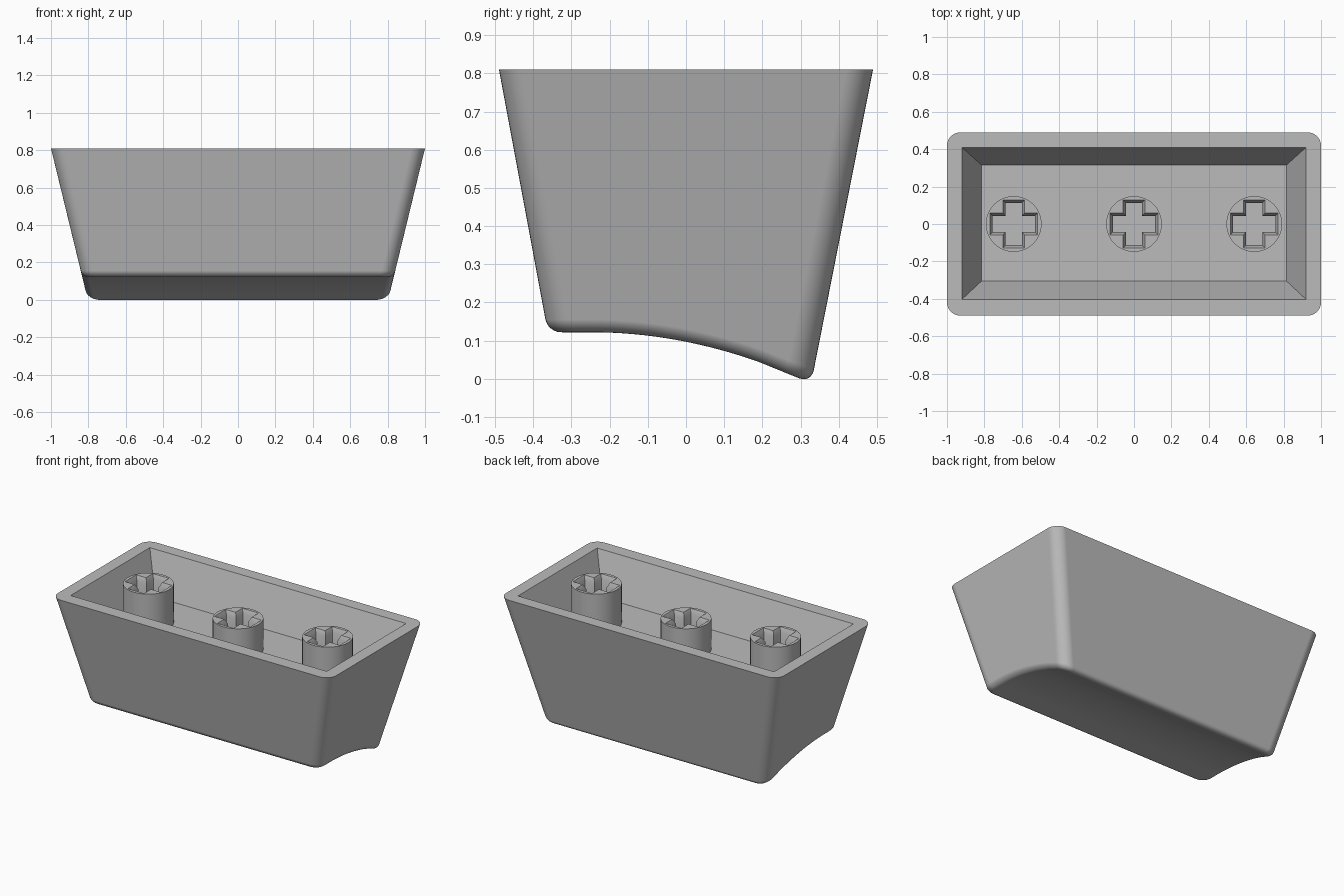
import bpy, bmesh, math
from mathutils import Vector

cube = bpy.data.objects.get("Cube")
if cube:
    bpy.data.objects.remove(cube)

TOP, FLOOR = 0.81, 0.555

grey = bpy.data.materials.new("plain grey")
grey.use_nodes = True
grey.diffuse_color = (0.5, 0.5, 0.5, 1)
grey.node_tree.nodes["Principled BSDF"].inputs["Base Color"].default_value = (0.5, 0.5, 0.5, 1)


def finish(bm, name, weighted=False):
    bmesh.ops.recalc_face_normals(bm, faces=bm.faces)
    mesh = bpy.data.meshes.new(name)
    bm.to_mesh(mesh)
    bm.free()
    mesh.materials.append(grey)
    obj = bpy.data.objects.new(name, mesh)
    bpy.context.collection.objects.link(obj)
    bpy.ops.object.select_all(action='DESELECT')
    bpy.context.view_layer.objects.active = obj
    obj.select_set(True)
    bpy.ops.object.shade_smooth_by_angle(angle=math.radians(35))
    if weighted:
        mod = obj.modifiers.new("even shading", 'WEIGHTED_NORMAL')
        mod.keep_sharp = True
    return obj


def ring(bm, points, z):
    return [bm.verts.new((x, y, z)) for x, y in points]


def bridge(bm, a, b):
    n = len(a)
    for i in range(n):
        j = (i + 1) % n
        bm.faces.new((a[i], a[j], b[j], b[i]))


def loop_edges(bm, verts):
    n = len(verts)
    return [bm.edges.get((verts[i], verts[(i + 1) % n])) or
            bm.edges.new((verts[i], verts[(i + 1) % n])) for i in range(n)]


def rim_fill(bm, edges):
    # Flat face between an outer outline and an inner one
    bmesh.ops.triangle_fill(bm, edges=edges, use_beauty=True, normal=Vector((0, 0, 1)))


def rect(x, y0, y1):
    return [(-x, y0), (x, y0), (x, y1), (-x, y1)]


def cross(reach, half):
    pts = []
    for k in range(4):
        c, s = round(math.cos(k * math.pi / 2)), round(math.sin(k * math.pi / 2))
        for x, y in ((half, half), (half, -half), (reach, -half), (reach, half)):
            if (x, y) != (half, half):
                pts.append((x * c - y * s, x * s + y * c))
    return pts


# Tapered shell: side outline with a scooped underside, spread to both ends
def scoop(y):
    return 0.122 - 0.4 * max(y + 0.25, 0) ** 2


STEPS = 20
ys = [-0.362] + [-0.22 + 0.41 * i / STEPS for i in range(STEPS + 1)] + [0.328]
outline = [(-0.49, TOP)] + [(y, scoop(y)) for y in ys] + [(0.49, TOP)]
bm = bmesh.new()
ends = [[bm.verts.new((s * (0.803 + 0.243 * z), y, z)) for y, z in outline] for s in (-1, 1)]
bridge(bm, *ends)
for end in ends:
    bm.faces.new(end)
bmesh.ops.recalc_face_normals(bm, faces=bm.faces)

# Round the four upright corners, then the lower edge
upright = [e for e in bm.edges if abs(e.verts[0].co.z - e.verts[1].co.z) > 0.5]
bmesh.ops.bevel(bm, geom=upright, offset=0.07, offset_type='OFFSET', segments=8,
                profile=0.5, affect='EDGES', clamp_overlap=False)
bm.normal_update()
lower = [e for e in bm.edges if len(e.link_faces) == 2
         and sum(f.normal.z < -0.6 for f in e.link_faces) == 1]
bmesh.ops.bevel(bm, geom=lower, offset=0.034, offset_type='OFFSET', segments=6,
                profile=0.5, affect='EDGES', clamp_overlap=False)
bm.normal_update()

# Open the top and sink the cavity
lid = max(bm.faces, key=lambda f: f.calc_center_median().z)
outer_edges = list(lid.edges)
bmesh.ops.delete(bm, geom=[lid], context='FACES_ONLY')
mouth = ring(bm, rect(0.92, -0.403, 0.41), TOP)
base = ring(bm, rect(0.815, -0.305, 0.315), FLOOR)
bridge(bm, mouth, base)
bm.faces.new(base)
rim_fill(bm, outer_edges + loop_edges(bm, mouth))
finish(bm, "shell", True)


# Round stems with a cross-shaped socket
def stem(name, x, top):
    bm = bmesh.new()
    circle = [(0.149 * math.cos(a), 0.149 * math.sin(a))
              for a in (2 * math.pi * i / 48 for i in range(48))]
    head, foot = ring(bm, circle, top), ring(bm, circle, FLOOR - 0.01)
    bridge(bm, head, foot)
    bm.faces.new(foot)
    lip = ring(bm, cross(0.128, 0.058), top)
    throat = ring(bm, cross(0.113, 0.043), top - 0.03)
    pit = ring(bm, cross(0.113, 0.043), FLOOR)
    bridge(bm, lip, throat)
    bridge(bm, throat, pit)
    bm.faces.new(pit)
    rim_fill(bm, loop_edges(bm, head) + loop_edges(bm, lip))
    finish(bm, name).location.x = x


stem("right_stem", -0.643, TOP - 0.002)
stem("middle_stem", 0, 0.755)
stem("left_stem", 0.643, TOP - 0.002)
